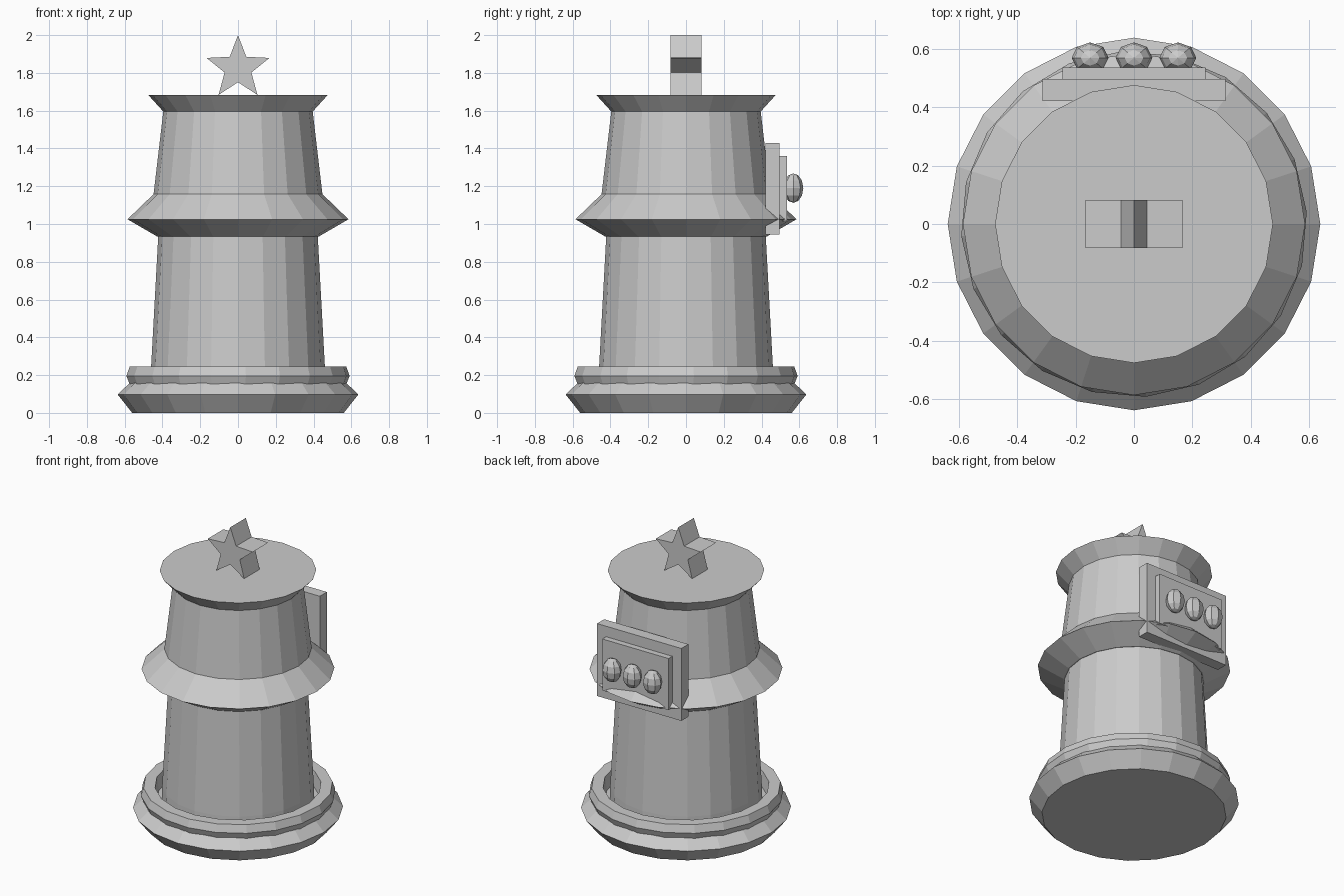
import bpy, bmesh, math
from mathutils import Matrix

cube = bpy.data.objects.get("Cube")
if cube:
    bpy.data.objects.remove(cube, do_unlink=True)

stone = bpy.data.materials.new("grey_stone")
stone.use_nodes = True
GREY = (0.6, 0.6, 0.6, 1)
stone.diffuse_color = GREY
stone.node_tree.nodes["Principled BSDF"].inputs["Base Color"].default_value = GREY
SIDES = 20


def finish(name, bm):
    bmesh.ops.recalc_face_normals(bm, faces=bm.faces)
    mesh = bpy.data.meshes.new(name)
    bm.to_mesh(mesh)
    bm.free()
    mesh.materials.append(stone)
    obj = bpy.data.objects.new(name, mesh)
    bpy.context.collection.objects.link(obj)
    return obj


def lathe(name, profile, turn=0, ring=False):
    """Spin (radius, height) points; a ring closes on itself, otherwise ends are capped."""
    bm = bmesh.new()
    loops = []
    for r, z in profile:
        angles = [math.radians(turn) + math.tau * i / SIDES for i in range(SIDES)]
        loops.append([bm.verts.new((r * math.cos(a), r * math.sin(a), z)) for a in angles])
    pairs = list(zip(loops, loops[1:]))
    if ring:
        pairs.append((loops[-1], loops[0]))
    else:
        bm.faces.new(loops[0])
        bm.faces.new(loops[-1])
    for low, high in pairs:
        for i in range(SIDES):
            j = (i + 1) % SIDES
            bm.faces.new((low[i], low[j], high[j], high[i]))
    return finish(name, bm)


def box(name, x, y, z):
    bm = bmesh.new()
    size = [b - a for a, b in (x, y, z)]
    mid = [(a + b) / 2 for a, b in (x, y, z)]
    bmesh.ops.create_cube(bm, size=1, matrix=Matrix.Translation(mid) @ Matrix.Diagonal((*size, 1)))
    return finish(name, bm)


# Stepped foot, with a raised collar around the lower tower
lathe("base", [(0.56, 0), (0.637, 0.097), (0.575, 0.157)])
lathe("base_collar", [(0.57, 0.14), (0.592, 0.195), (0.575, 0.245), (0.505, 0.245), (0.49, 0.14)],
      turn=4, ring=True)

# Tapering tower with a flared waist and a flared cap
lathe("lower_tower", [(0.462, 0.15), (0.46, 0.245), (0.422, 0.94)])
lathe("waist_flange", [(0.43, 0.935), (0.585, 1.025), (0.445, 1.16)])
lathe("upper_tower", [(0.448, 1.15), (0.395, 1.6)])
lathe("cap", [(0.395, 1.595), (0.475, 1.683)])

# Star finial
bm = bmesh.new()
points = []
for i in range(10):
    r = 0.0745 if i % 2 else 0.175
    a = math.pi / 2 + i * math.pi / 5
    points.append(bm.verts.new((r * math.cos(a), -0.082, 1.825 + r * math.sin(a))))
front = bm.faces.new(points)
back = bmesh.ops.extrude_face_region(bm, geom=[front], use_keep_orig=True)
verts = [g for g in back["geom"] if isinstance(g, bmesh.types.BMVert)]
bmesh.ops.translate(bm, verts=verts, vec=(0, 0.164, 0))
finish("star", bm)

# Control panel on the back
box("panel_back_plate", (-0.312, 0.312), (0.42, 0.495), (0.945, 1.43))
box("panel_front_plate", (-0.245, 0.245), (0.49, 0.535), (1.015, 1.36))
for side, x in (("right", -0.15), ("middle", 0), ("left", 0.15)):
    bm = bmesh.new()
    place = Matrix.Translation((x, 0.568, 1.19)) @ Matrix.Diagonal((0.063, 0.053, 0.078, 1))
    bmesh.ops.create_uvsphere(bm, u_segments=8, v_segments=6, radius=1, matrix=place)
    finish("knob_" + side, bm)
